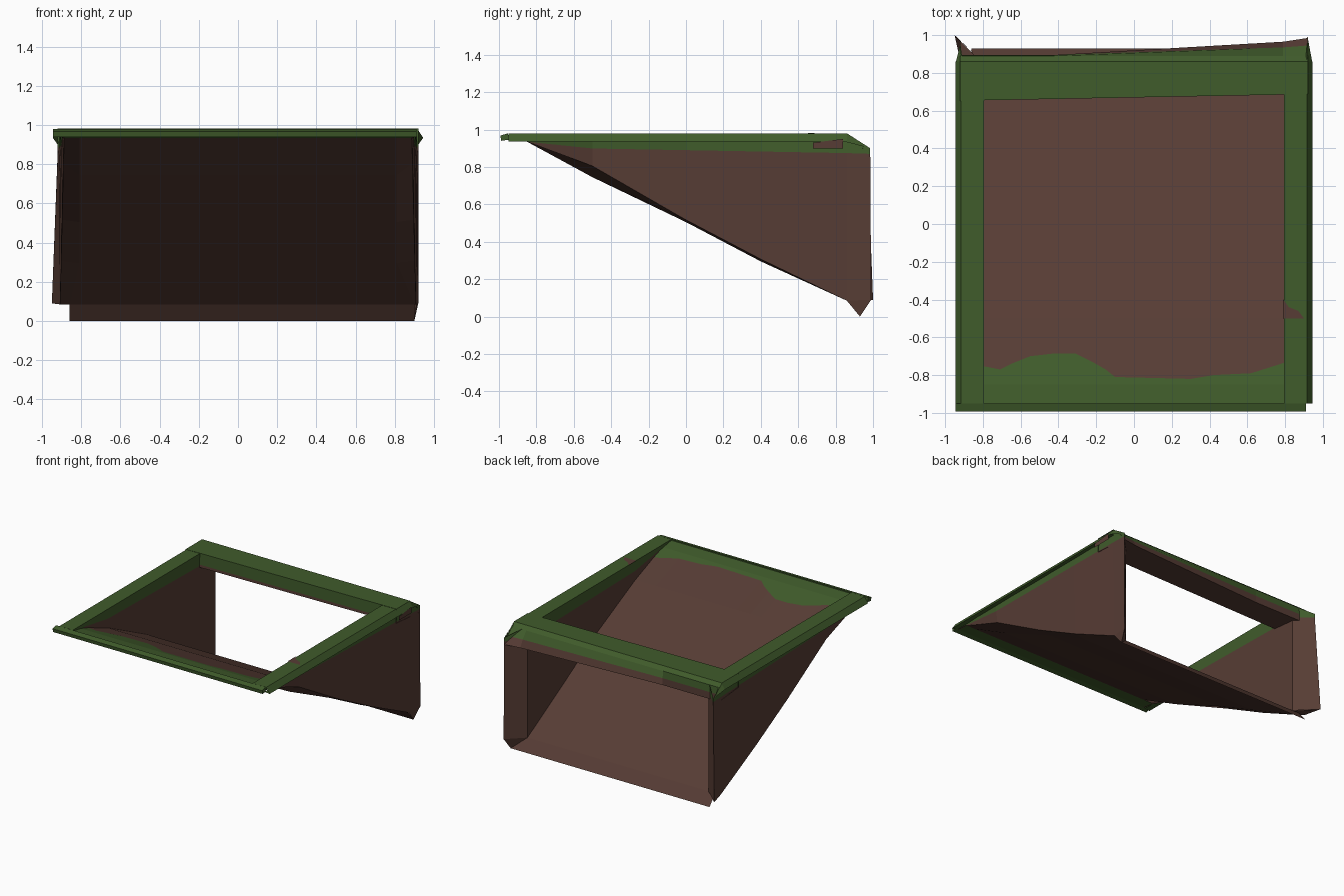
import bpy

if "Cube" in bpy.data.objects:
    bpy.data.objects.remove(bpy.data.objects["Cube"])


def material(name, rgb):
    m = bpy.data.materials.new(name)
    m.diffuse_color = (*rgb, 1)
    m.use_nodes = True
    m.node_tree.nodes["Principled BSDF"].inputs["Base Color"].default_value = m.diffuse_color
    return m


EARTH, GRASS = 0, 1
MATS = [material("earth_brown", (0.095, 0.046, 0.035)),
        material("grass_green", (0.051, 0.106, 0.024))]


def build(name, faces):
    """Make an object from (material index, corner points) faces."""
    verts, index, polys, mats = [], {}, [], []
    for mat, pts in faces:
        ids = []
        for p in pts:
            key = tuple(round(c, 4) for c in p)
            if key not in index:
                index[key] = len(verts)
                verts.append(key)
            if index[key] not in ids:
                ids.append(index[key])
        if len(ids) > 2:
            polys.append(ids)
            mats.append(mat)
    me = bpy.data.meshes.new(name)
    me.from_pydata(verts, [], polys)
    for m in MATS:
        me.materials.append(m)
    me.polygons.foreach_set("material_index", mats)
    ob = bpy.data.objects.new(name, me)
    bpy.context.collection.objects.link(ob)
    return ob


def loft(sections, mats):
    """Skin open sections; mats colours each strip along the section."""
    return [(mats[i], (a[i], b[i], b[i + 1], a[i + 1]))
            for a, b in zip(sections, sections[1:]) for i in range(len(a) - 1)]


def interp(table, t):
    for (t0, v0), (t1, v1) in zip(table, table[1:]):
        if t <= t1:
            return v0 + (v1 - v0) * (t - t0) / (t1 - t0)
    return table[-1][1]


# Slope profiles (y, z): walkable top and underside, meeting at the low back lip
TOP = [(-0.95, 0.972), (-0.85, 0.955), (-0.7, 0.905), (-0.5, 0.825),
       (0, 0.58), (0.4, 0.345), (0.86, 0.085), (0.93, 0.0)]
UNDER = [(-0.95, 0.945), (-0.85, 0.935), (-0.5, 0.745), (0, 0.505),
         (0.4, 0.295), (0.86, 0.085), (0.93, 0.0)]


def ramp_x(x, y):
    """The ramp's edges widen at the back lip."""
    if abs(x) > 0.8 and y > 0.8:
        return -0.86 if x < 0 else 0.90
    return x


# Ramp top: grass above a wavy border, earth below
BORDER = [(-0.81, -0.75), (-0.71, -0.77), (-0.65, -0.74), (-0.55, -0.70),
          (-0.42, -0.685), (-0.31, -0.685), (-0.22, -0.73), (-0.15, -0.77),
          (-0.10, -0.81), (0.3, -0.82), (0.42, -0.80), (0.62, -0.79),
          (0.81, -0.73)]
build("ramp_top", loft(
    [[(ramp_x(x, y), y, interp(TOP, y))
      for y in (-0.95, -0.85, by, -0.5, 0, 0.4, 0.86, 0.93)] for x, by in BORDER],
    [GRASS, GRASS] + [EARTH] * 5))
build("ramp_underside", loft(
    [[(ramp_x(x, y), y, z) for y, z in UNDER[:-1]] for x in (-0.81, 0.81)],
    [GRASS] + [EARTH] * 4))


# Side banks: inner and outer skins, grass band on top, flared back end
def bank(name, s, end_x, end_top_y, end_low_y):
    inner, outer, base = [], [], []
    for y in (-0.95, -0.85, -0.5, 0, 0.4, 0.86):
        low, high = interp(UNDER, y), interp(TOP, y)
        mid = 0.905 - 0.018 * (y + 0.85)
        raised = low + (0.06 if y == -0.5 else 0.012 if -0.5 < y < 0.8 else 0)
        ox = 0.885 + 0.025 * (y + 0.95) / 1.9
        inner.append([(s * 0.8, y, 0.975), (s * 0.8, y, max(mid, high)),
                      (s * 0.8, y, high)])
        outer.append([(s * 0.91, y, 0.965), (s * (ox + 0.01), y, max(mid, raised)),
                      (s * ox, y, raised)])
        base.append((s * 0.81, y, low))
    tip = [(s * 0.92, end_top_y, 0.90), (s * 0.92, end_top_y, 0.87),
           (s * end_x, end_low_y, 0.09)]
    base.append(tip[2])
    ins, outs = inner + [tip], outer + [tip]
    faces = loft(ins, [GRASS, EARTH]) + loft(outs, [GRASS, EARTH])
    # Underside; green near the front
    faces += [(GRASS if i < 1 else EARTH,
               (base[i], base[i + 1], outs[i + 1][2], outs[i][2]))
              for i in range(len(ins) - 1)]
    if s > 0:  # this bank runs down to the ramp's low lip
        corner = (0.90, 0.93, 0.0)
        faces += [(EARTH, (tip[2], corner, outs[-2][2])),
                  (EARTH, (tip[2], corner, ins[-2][2]))]
    build(name, faces)


bank("right_bank", 1, 0.92, 0.985, 0.99)
bank("left_bank", -1, 0.95, 0.97, 1.0)


# Grass rims along the sides, with a drooping outer lip
def side_rim(name, s):
    sections = []
    for y in (-0.95, 0.86):
        sections.append([(s * x, y, z) for x, z in
                         ((0.795, 0.95), (0.795, 0.98), (0.915, 0.98),
                          (0.945, 0.935), (0.90, 0.94))])
    build(name, loft(sections, [GRASS] * 4))


side_rim("right_rim", 1)
side_rim("left_rim", -1)

# Front lip, closed at both ends
lip = [[(x, -0.95, 0.945), (x, -0.95, 0.967), (x, -0.951, 0.98),
        (x, -0.993, 0.968), (x, -0.988, 0.94), (x, -0.95, 0.945)]
       for x in (-0.945, -0.8, 0.78, 0.91)]
build("front_lip", loft(lip, [GRASS] * 5)
      + [(GRASS, lip[0][:5]), (GRASS, lip[-1][:5])])

# Back beam over the opening, its earthy lower edge jutting out on the right
beam = []
for x, in_y, g, jut in ((-0.92, 0.652, 0.895, 0.895), (-0.8, 0.655, 0.895, 0.895),
                        (-0.42, 0.662, 0.895, 0.895), (0.79, 0.685, 0.935, 0.965),
                        (0.92, 0.687, 0.945, 0.985)):
    beam.append([(x, in_y, 0.89), (x, in_y, 0.982), (x, 0.86, 0.982),
                 (x, 0.89, 0.955), (x, g, 0.90), (x, jut, 0.845),
                 (x, in_y, 0.868), (x, in_y, 0.89)])
build("back_beam", loft(beam, [GRASS, GRASS, GRASS, GRASS, EARTH, EARTH, EARTH]))

# Slanted back corners joining the beam to the banks
corners = []
for s, y in ((1, 0.985), (-1, 0.95)):
    top, tip = (s * 0.915, 0.86, 0.98), (s * 0.92, y, 0.90)
    corners += [(GRASS, (top, tip, (s * 0.91, 0.89, 0.955))),
                (GRASS, (top, (s * 0.945, 0.85, 0.935), tip))]
build("back_corners", corners)

# Bare earth patches on the top and the outer edge of the right rim
build("top_earth_patch", [(EARTH, [(x, y, 0.983) for x, y in
      ((0.79, -0.40), (0.82, -0.44), (0.87, -0.46), (0.90, -0.50), (0.79, -0.50))])])
build("side_earth_patch", [(EARTH, [(0.947, y, z) for y, z in
      ((0.68, 0.90), (0.68, 0.93), (0.84, 0.95), (0.84, 0.90))])])
